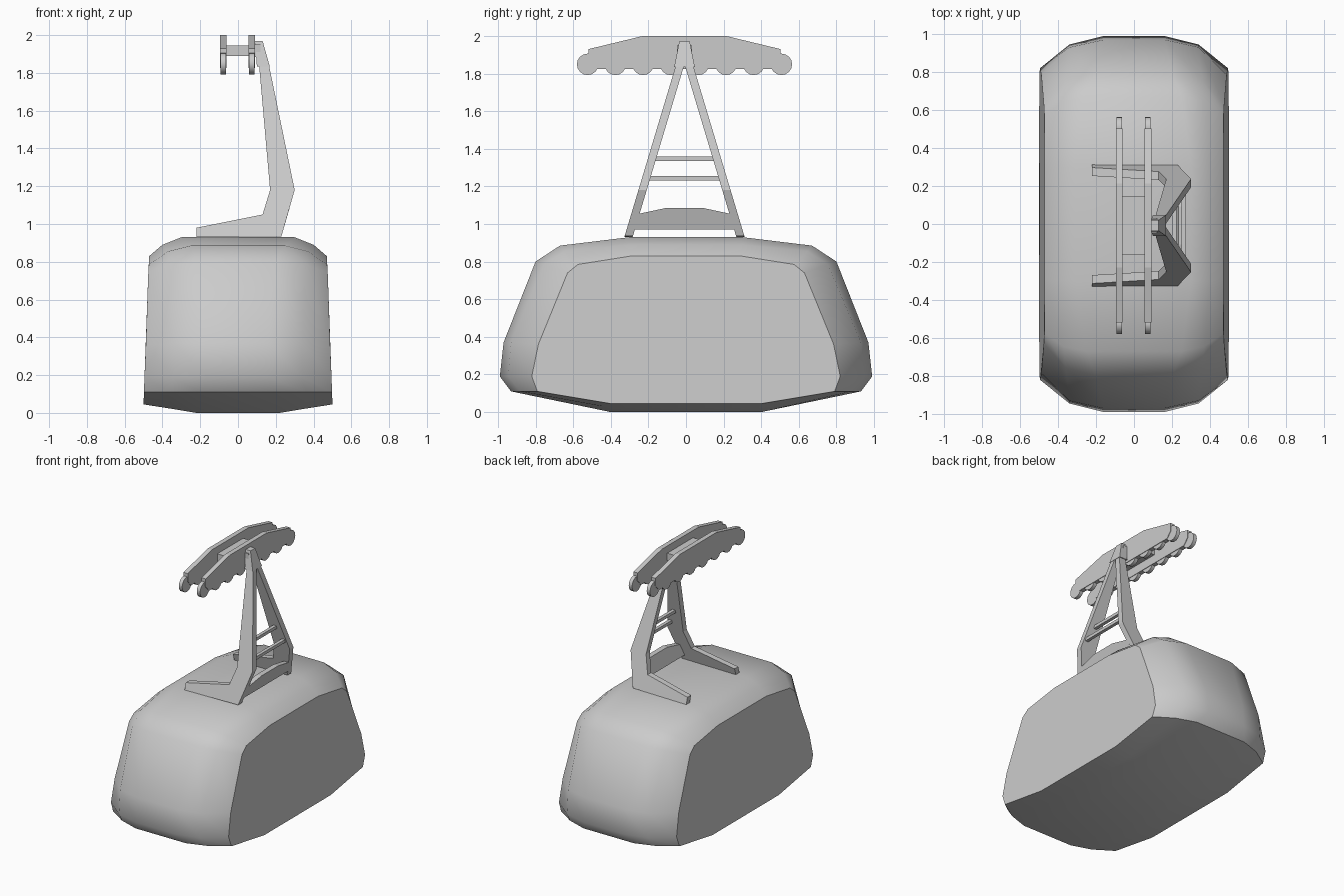
import bpy, math

if "Cube" in bpy.data.objects:
    bpy.data.objects.remove(bpy.data.objects["Cube"])

OFF = -0.008  # hanger sits a touch forward of centre


def make(name, verts, faces, smooth=None):
    me = bpy.data.meshes.new(name)
    me.from_pydata(verts, [], faces)
    ob = bpy.data.objects.new(name, me)
    bpy.context.collection.objects.link(ob)
    bpy.ops.object.select_all(action='DESELECT')
    bpy.context.view_layer.objects.active = ob
    ob.select_set(True)
    bpy.ops.object.mode_set(mode='EDIT')
    bpy.ops.mesh.select_all(action='SELECT')
    bpy.ops.mesh.normals_make_consistent(inside=False)
    bpy.ops.object.mode_set(mode='OBJECT')
    if smooth:
        bpy.ops.object.shade_smooth_by_angle(angle=math.radians(smooth))
    return ob


def loft(name, rings, smooth=None):
    """Skin equal-length rings of points and cap both ends."""
    n = len(rings[0])
    faces = [(r * n + i, r * n + (i + 1) % n, (r + 1) * n + (i + 1) % n, (r + 1) * n + i)
             for r in range(len(rings) - 1) for i in range(n)]
    faces += [tuple(range(n)), tuple(range((len(rings) - 1) * n, len(rings) * n))]
    return make(name, [p for r in rings for p in r], faces, smooth)


def prism(name, pts, d0, d1, place, smooth=None):
    """Extrude a 2D profile from d0 to d1; place maps (a, b, d) to xyz."""
    return loft(name, [[place(a, b, d) for a, b in pts] for d in (d0, d1)], smooth)


def box(name, x0, x1, y0, y1, z0, z1):
    return prism(name, [(x0, y0), (x1, y0), (x1, y1), (x0, y1)], z0, z1,
                 lambda x, y, z: (x, y, z))


# Cabin: half outlines (x, y, z) from the centre out to the flat side panel
inner = [(.22, .40, 0), (.21, .93, .11), (.16, .99, .19), (.16, .97, .37),
         (.20, .80, .80), (.25, .67, .885), (.30, .30, .93)]
middle = [(.36, .40, .023), (.36, .88, .11), (.34, .945, .19), (.34, .93, .37),
          (.36, .755, .785), (.37, .645, .855), (.40, .30, .89)]
panel = [(.50, .40, .045), (.498, .79, .11), (.495, .82, .19), (.488, .785, .36),
         (.475, .63, .74), (.472, .575, .785), (.47, .29, .83)]


def full(half, s):
    ring = [(s * x, y, z) for x, y, z in half]
    return ring + [(x, -y, z) for x, y, z in reversed(ring)]


loft("cabin", [full(panel, -1), full(middle, -1), full(inner, -1),
               full(inner, 1), full(middle, 1), full(panel, 1)], 40)

# Hanger legs leaning in to the apex
leg = [(-.22, .93), (.23, .935), (.30, 1.18), (.16, 1.86), (.11, 1.86),
       (.17, 1.18), (.13, 1.05), (-.22, .98)]
for name, s in (("front_leg", -1), ("back_leg", 1)):
    prism(name, leg, -.022, .022,
          lambda x, z, d, s=s: (x, OFF + s * (.298 - (z - .93) * .30 + d), z))

# Cross bars and arched tie plate between the legs
box("upper_rung", .20, .225, OFF - .165, OFF + .165, 1.335, 1.358)
box("lower_rung", .25, .275, OFF - .195, OFF + .195, 1.232, 1.255)
arch = [(-.28, .972), (.28, .972), (.24, 1.055), (.10, 1.085), (-.10, 1.085), (-.24, 1.055)]
prism("tie_plate", arch, .20, .24,
      lambda y, z, d: (d + (z - .97) * .29, y + OFF, z))

# Tapered cap at the apex
loft("apex_cap", [[(x, y + OFF, z) for x, y in ((x0, -h), (x1, -h), (x1, h), (x0, h))]
                  for x0, x1, h, z in ((.10, .168, .055, 1.835), (.09, .13, .028, 1.97))])

# Trolley: two side plates with a row of wheels, joined by a beam
plate = [(-.22, 2.0), (.22, 2.0), (.51, 1.93), (.51, 1.87), (.47, 1.825),
         (-.47, 1.825), (-.51, 1.87), (-.51, 1.93)]
wheel = [(.057 * math.cos(i * math.tau / 16), .057 * math.sin(i * math.tau / 16))
         for i in range(16)]
for side, xc in (("left", -.078), ("right", .073)):
    prism(side + "_trolley_plate", plate, xc - .018, xc + .018,
          lambda y, z, d: (d, y + OFF, z))
    for k in range(8):
        yc = -.515 + k * 1.03 / 7 + OFF
        prism(f"{side}_wheel_{k + 1}", wheel, xc - .014, xc + .014,
              lambda y, z, d: (d, y + yc, z + 1.849), 40)
box("trolley_beam", -.07, .065, OFF - .155, OFF + .155, 1.89, 1.945)
box("trolley_pivot", .08, .12, OFF - .04, OFF + .04, 1.885, 1.95)
